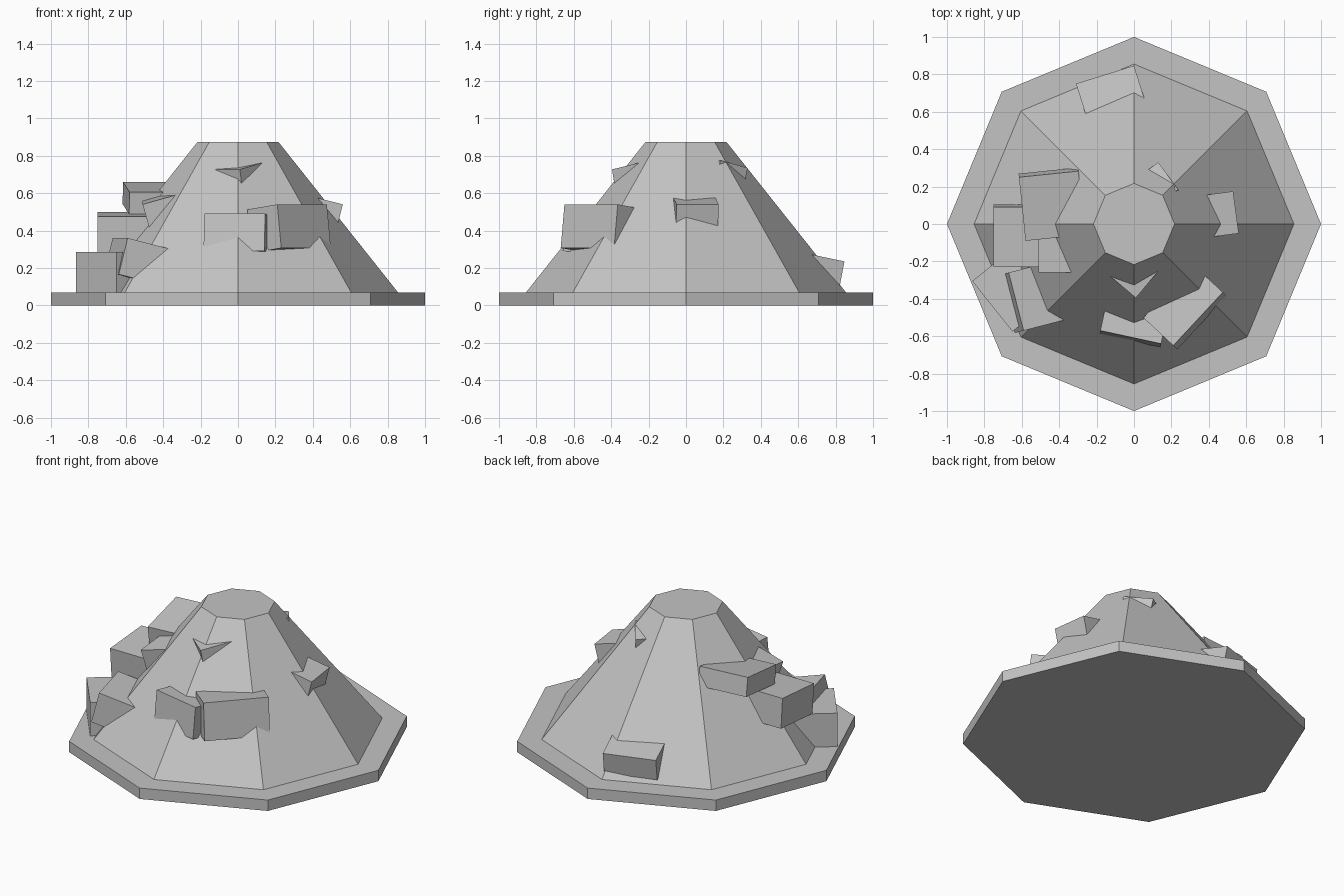
import bpy, bmesh, math
from mathutils import Vector

if "Cube" in bpy.data.objects:
    bpy.data.objects.remove(bpy.data.objects["Cube"])

stone = bpy.data.materials.new("grey_stone")
stone.diffuse_color = (0.55, 0.55, 0.55, 1)
stone.use_nodes = True
stone.node_tree.nodes["Principled BSDF"].inputs["Base Color"].default_value = stone.diffuse_color


def finish(bm, name):
    bmesh.ops.recalc_face_normals(bm, faces=bm.faces)
    me = bpy.data.meshes.new(name)
    bm.to_mesh(me)
    bm.free()
    me.materials.append(stone)
    ob = bpy.data.objects.new(name, me)
    bpy.context.collection.objects.link(ob)
    return ob


def octagon_solid(name, r0, r1, z0, z1):
    """Eight-sided frustum with corners on the x and y axes."""
    bm = bmesh.new()
    rings = []
    for r, z in ((r0, z0), (r1, z1)):
        rings.append([bm.verts.new((r * math.cos(i * math.pi / 4),
                                    r * math.sin(i * math.pi / 4), z)) for i in range(8)])
    low, high = rings
    bm.faces.new(low)
    bm.faces.new(high)
    for i in range(8):
        j = (i + 1) % 8
        bm.faces.new((low[i], low[j], high[j], high[i]))
    return finish(bm, name)


def rock(name, o, p, depth, height, slope):
    """Box whose outer top edge runs o -> p (counterclockwise round the hill).
    slope is the rise of its top towards the hill."""
    o, p = Vector(o), Vector(p)
    along = p - o
    inward = Vector((-along.y, along.x, 0)).normalized()
    inward.z = slope
    inward.normalize()
    down = inward.cross(along).normalized()
    if down.z > 0:
        down.negate()
    bm = bmesh.new()
    top = [o, p, p + inward * depth, o + inward * depth]
    a = [bm.verts.new(v) for v in top]
    b = [bm.verts.new(v + down * height) for v in top]
    bm.faces.new(a)
    bm.faces.new(b)
    for i in range(4):
        j = (i + 1) % 4
        bm.faces.new((a[i], a[j], b[j], b[i]))
    return finish(bm, name)


# Ground slab and hill
octagon_solid("base_slab", 1.0, 1.0, 0.0, 0.07)
octagon_solid("hill", 0.855, 0.217, 0.07, 0.873)

# Rocks jutting out of the slopes: outer top edge, depth, height, slope
rock("front_right_rock", (0.21, -0.65, 0.54), (0.475, -0.365, 0.54), 0.22, 0.235, -0.125)
rock("front_rock", (-0.18, -0.57, 0.49), (0.145, -0.64, 0.49), 0.25, 0.2, -0.1)
rock("front_upper_rock", (0.01, -0.395, 0.727), (0.14, -0.24, 0.765), 0.22, 0.09, 0.0)
rock("left_low_rock", (-0.865, -0.305, 0.285), (-0.65, -0.575, 0.285), 0.25, 0.22, 0.0)
rock("left_tilted_rock", (-0.67, -0.26, 0.36), (-0.59, -0.57, 0.36), 0.25, 0.2, -0.25)
rock("left_middle_rock", (-0.75, 0.09, 0.5), (-0.75, -0.23, 0.475), 0.3, 0.19, 0.0)
rock("left_high_rock", (-0.615, 0.25, 0.66), (-0.58, -0.09, 0.605), 0.32, 0.12, 0.0)
rock("left_small_rock", (-0.51, -0.05, 0.56), (-0.51, -0.26, 0.54), 0.18, 0.14, 0.28)
rock("right_rock", (0.56, -0.05, 0.54), (0.53, 0.175, 0.54), 0.2, 0.12, 0.25)
rock("back_rock", (0.0, 0.847, 0.235), (-0.31, 0.75, 0.235), 0.25, 0.14, 0.2)
rock("back_upper_rock", (0.235, 0.185, 0.775), (0.13, 0.33, 0.735), 0.12, 0.07, 0.05)
